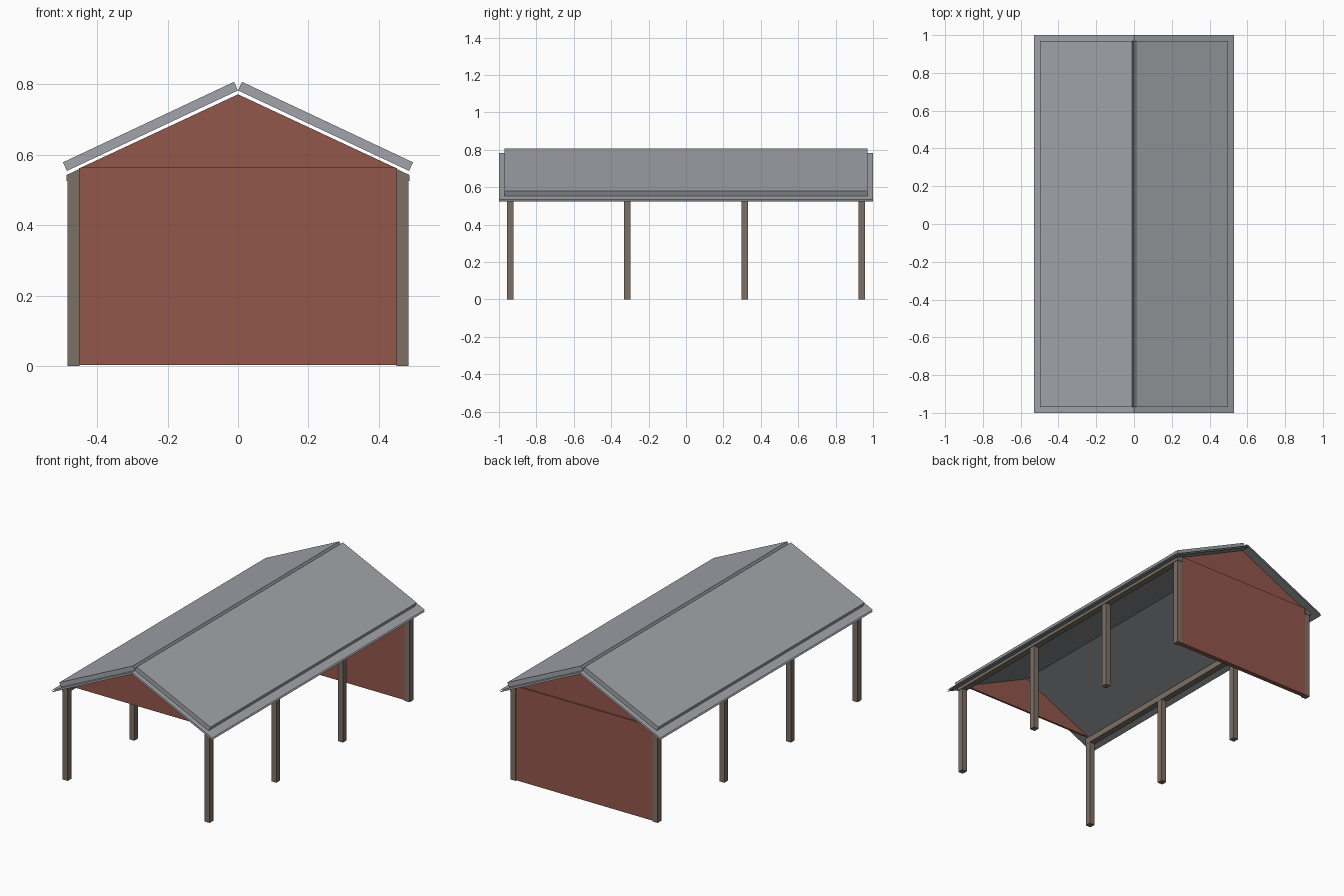
import bpy, math

if "Cube" in bpy.data.objects:
    bpy.data.objects.remove(bpy.data.objects["Cube"])

SLOPE = math.tan(math.radians(25.2))
RIDGE = 0.783          # height of the upper roof sheet at the ridge
GAP = 0.011            # drop to the lining sheet


def material(name, rgb):
    m = bpy.data.materials.new(name)
    m.diffuse_color = (*rgb, 1)
    m.use_nodes = True
    m.node_tree.nodes["Principled BSDF"].inputs["Base Color"].default_value = m.diffuse_color
    return m


ROOF = material("roof_grey", (0.36, 0.37, 0.40))
LINING = material("lining_grey", (0.22, 0.23, 0.24))
WOOD = material("post_brown", (0.20, 0.16, 0.13))
WALL = material("wall_red", (0.29, 0.095, 0.072))


def add_mesh(name, verts, faces, mat):
    me = bpy.data.meshes.new(name)
    me.from_pydata(verts, [], faces)
    me.materials.append(mat)
    ob = bpy.data.objects.new(name, me)
    bpy.context.collection.objects.link(ob)
    return ob


def prism(name, profile, y0, y1, mat):
    """Extrude a counter-clockwise (x, z) profile along y."""
    n = len(profile)
    verts = [(x, y, z) for y in (y0, y1) for x, z in profile]
    faces = [tuple(range(n)), tuple(reversed(range(n, 2 * n)))]
    faces += [(i, i + n, (i + 1) % n + n, (i + 1) % n) for i in range(n)]
    return add_mesh(name, verts, faces, mat)


def rect(x0, x1, z0, z1):
    return [(x0, z0), (x1, z0), (x1, z1), (x0, z1)]


def mirrored(profile, side):
    return profile if side > 0 else [(-x, z) for x, z in reversed(profile)]


def under_roof(x):
    return RIDGE - GAP - SLOPE * x


for side, label in ((1, "right"), (-1, "left")):
    # thick roof panel, square to the slope
    a = math.atan(SLOPE)
    dx, dz = 0.027 * math.sin(a), 0.027 * math.cos(a)
    low = (0.486, RIDGE - SLOPE * 0.486)
    panel = [(0, RIDGE), low, (low[0] + dx, low[1] + dz), (dx, RIDGE + dz)]
    prism(label + "_roof_panel", mirrored(panel, side), -0.97, 0.97, ROOF)

    # wall-plate beam with its top cut to the slope
    beam = [(0.45, 0.525), (0.487, 0.525),
            (0.487, under_roof(0.487)), (0.45, under_roof(0.45))]
    prism(label + "_beam", mirrored(beam, side), -0.96, 0.96, WOOD)

    # row of four posts
    for i in range(4):
        y = -0.94 + i * 1.88 / 3
        prism(f"{label}_post_{i + 1}", mirrored(rect(0.451, 0.484, 0, 0.53), side),
              y - 0.0175, y + 0.0175, WOOD)


# thin open sheets: roof deck and the lining just below it
def sheet(name, top, mat, flip):
    eave = top - SLOPE * 0.53
    verts = [(x, y, z) for x, z in ((-0.53, eave), (0, top), (0.53, eave))
             for y in (-1, 1)]
    faces = [(0, 2, 3, 1), (2, 4, 5, 3)]
    add_mesh(name, verts, [f[::-1] for f in faces] if flip else faces, mat)


sheet("roof_deck", RIDGE, ROOF, False)
sheet("roof_lining", RIDGE - GAP, LINING, True)

# gables at both ends, full wall only at the back
gable = [(-0.45, 0.562), (0.45, 0.562), (0, RIDGE - GAP)]
for y, label in ((-0.94, "front"), (0.94, "back")):
    prism(label + "_gable", gable, y - 0.006, y + 0.006, WALL)
prism("back_wall", rect(-0.452, 0.452, 0.003, 0.563), 0.926, 0.954, WALL)
